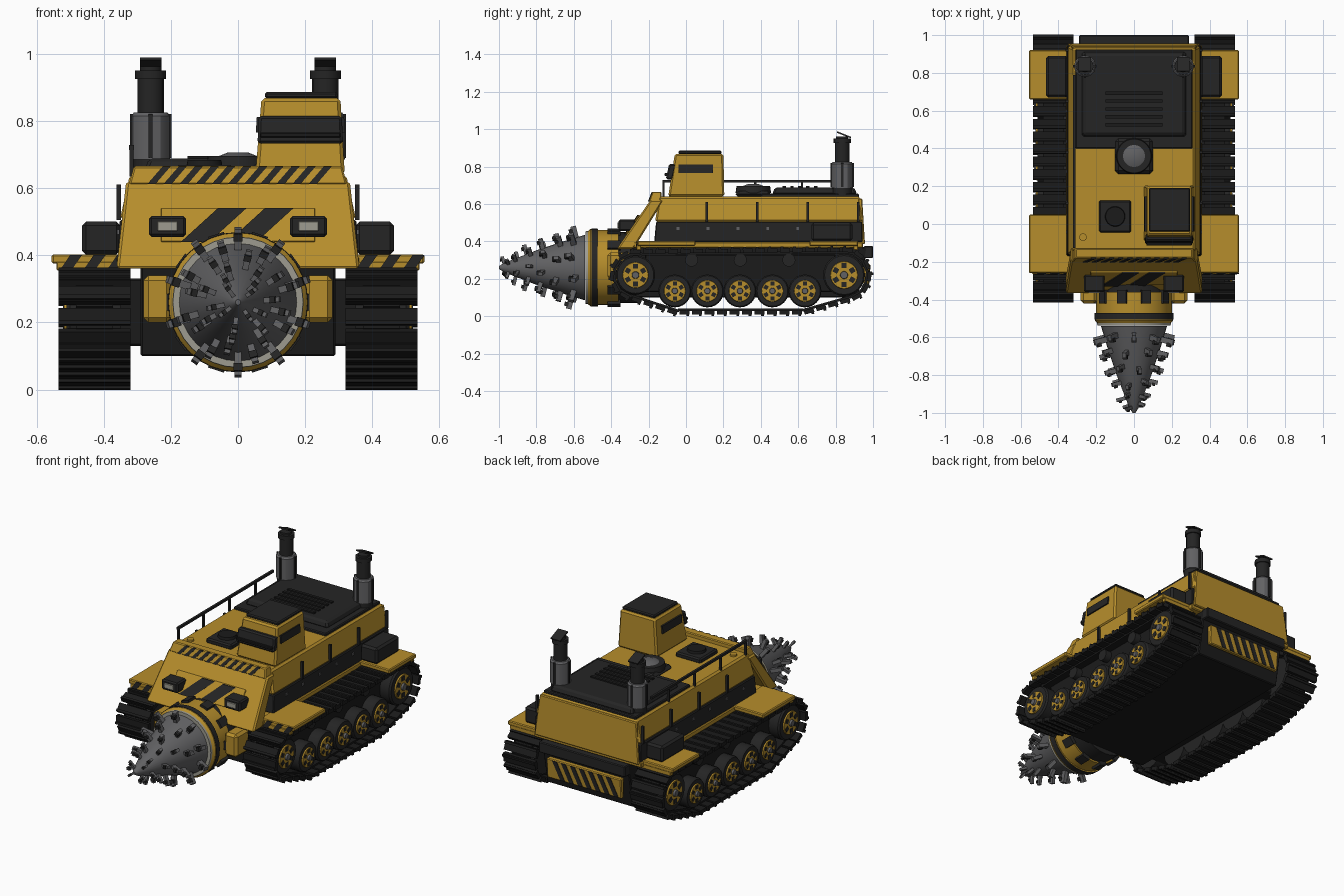
import bpy, bmesh, math
from mathutils import Matrix, Vector

if "Cube" in bpy.data.objects:
    bpy.data.objects.remove(bpy.data.objects["Cube"])


def material(name, rgb):
    m = bpy.data.materials.new(name)
    m.use_nodes = True
    m.diffuse_color = (*rgb, 1)
    b = m.node_tree.nodes["Principled BSDF"]
    b.inputs["Base Color"].default_value = (*rgb, 1)
    b.inputs["Roughness"].default_value = 0.7
    return m


YELLOW = material("machine yellow", (0.47, 0.27, 0.025))
DARK = material("charcoal", (0.018, 0.018, 0.018))
BLACK = material("track black", (0.011, 0.011, 0.011))
STEEL = material("steel grey", (0.12, 0.12, 0.125))
LIGHT = material("pale metal", (0.34, 0.33, 0.28))


def make(name, mat, bm, bevel=0, smooth=False):
    """Turn a bmesh into a finished object."""
    bmesh.ops.recalc_face_normals(bm, faces=bm.faces)
    me = bpy.data.meshes.new(name)
    bm.to_mesh(me)
    bm.free()
    ob = bpy.data.objects.new(name, me)
    bpy.context.collection.objects.link(ob)
    me.materials.append(mat)
    if bevel:
        mod = ob.modifiers.new("bevel", "BEVEL")
        mod.width, mod.segments = bevel, 1
    if smooth:
        bpy.ops.object.select_all(action="DESELECT")
        ob.select_set(True)
        bpy.context.view_layer.objects.active = ob
        bpy.ops.object.shade_smooth_by_angle()
    return ob


def add_block(bm, low, z0, high, z1):
    """Block between two rectangles (x0, x1, y0, y1) at two heights."""
    rings = []
    for (a, b, c, d), z in ((low, z0), (high or low, z1)):
        rings.append([bm.verts.new(p) for p in ((a, c, z), (b, c, z), (b, d, z), (a, d, z))])
    lo, hi = rings
    bm.faces.new(lo[::-1])
    bm.faces.new(hi)
    for i in range(4):
        j = (i + 1) % 4
        bm.faces.new((lo[i], lo[j], hi[j], hi[i]))


def block(name, mat, low, z0, high, z1, bevel=0.005):
    bm = bmesh.new()
    add_block(bm, low, z0, high, z1)
    return make(name, mat, bm, bevel)


def add_cube(bm, matrix, size):
    bmesh.ops.create_cube(bm, size=1, matrix=matrix @ Matrix.Diagonal((*size, 1)))


def lathe(name, mat, axis, origin, profile, sides=32):
    """Revolve (distance along axis, radius) pairs about the axis X, Y or Z."""
    turn = {"X": Matrix.Rotation(math.pi / 2, 4, "Y"),
            "Y": Matrix.Rotation(-math.pi / 2, 4, "X"), "Z": Matrix()}[axis]
    m = Matrix.Translation(origin) @ turn
    bm = bmesh.new()
    rings = [[bm.verts.new(m @ Vector((r * math.cos(k * math.tau / sides), r * math.sin(k * math.tau / sides), t)))
              for k in range(sides)] for t, r in profile]
    for a, b in zip(rings, rings[1:]):
        for k in range(sides):
            j = (k + 1) % sides
            bm.faces.new((a[k], a[j], b[j], b[k]))
    bm.faces.new(rings[0])
    bm.faces.new(rings[-1])
    return make(name, mat, bm, smooth=True)


def stripes(name, xs, width, shift, y0, z0, y1, z1, depth=0.006):
    """Slanted dark hazard plates on a front or back face."""
    bm = bmesh.new()
    for x in xs:
        add_block(bm, (x, x + width, y0, y0 + depth), z0,
                  (x + shift, x + shift + width, y1, y1 + depth), z1)
    make(name, DARK, bm)


# Hull
block("lower_hull", BLACK, (-.29, .29, -.27, .92), .10, (-.29, .29, -.30, .97), .37)
block("hull_sill", YELLOW, (-.36, .36, -.28, .945), .365, None, .397)
block("side_band", DARK, (-.357, .357, -.17, .945), .397, (-.353, .353, -.16, .942), .505)
block("upper_hull", YELLOW, (-.352, .352, -.165, .945), .505, (-.322, .322, -.145, .93), .64, .01)
block("rear_plate", YELLOW, (-.35, .35, .93, .957), .385, (-.325, .325, .92, .942), .63)
block("rear_beam", DARK, (-.29, .29, .95, 1.0), .31, None, .375)
block("rear_warning_panel", YELLOW, (-.25, .25, .95, .976), .16, (-.25, .25, .95, .984), .28)
stripes("rear_warning_stripes", [-.23 + .06 * i for i in range(7)], .03, .05, .973, .165, .981, .275)


# Sloped nose with warning panel, lamps and visor
def nose(z):
    return -.37 + (z - .36) * .69


block("nose_plate", YELLOW, (-.362, .362, nose(.36), -.28), .36, (-.333, .333, nose(.62), -.12), .62, .008)
block("nose_panel", YELLOW, (-.23, .23, nose(.44) - .01, nose(.44)), .44,
      (-.23, .23, nose(.54) - .01, nose(.54)), .54, .002)
stripes("nose_stripes", (-.17, -.03), .085, .11, nose(.44) - .015, .44, nose(.54) - .015, .54)
block("visor", YELLOW, (-.325, .325, -.2, -.13), .61, (-.31, .31, -.18, -.13), .665)
stripes("visor_stripes", [-.27 + .048 * i for i in range(11)], .024, .045, -.204, .612, -.184, .664)
for s in (-1, 1):
    x = .21 * s
    block("headlamp_housing", DARK, (x - .055, x + .055, -.36, -.27), .455, None, .517, .008)
    block("headlamp_lens", LIGHT, (x - .03, x + .03, -.366, -.35), .472, None, .501, .002)

# Fenders, toolboxes and side posts
for s in (-1, 1):
    def sx(a, b, c, d):
        return (min(a * s, b * s), max(a * s, b * s), c, d)

    for label, y0, y1 in (("front", -.26, .05), ("rear", .66, .92)):
        block(label + "_fender", YELLOW, sx(.33, .555, y0, y1), .375, None, .402)
        lip = y0 if label == "front" else y1 - .02
        block(label + "_fender_lip", YELLOW, sx(.33, .54, lip - .004, lip + .02), .355, None, .38, .002)
    stripes("fender_stripes", [s * .44 + k for k in (-.09, -.02, .05)], .035, .03, -.268, .357, -.265, .4)
    block("toolbox", DARK, sx(.35, .465, .67, .89), .402, None, .5, .012)
    bm = bmesh.new()
    for y in (.11, .38, .65, .92):
        add_block(bm, sx(.348, .362, y - .007, y + .007), .505, None, .61)
    make("side_posts", DARK, bm)
    bm = bmesh.new()
    for i in range(6):
        add_block(bm, sx(.35, .36, -.05 + .16 * i, -.035 + .16 * i), .462, None, .477)
    make("side_bolts", STEEL, bm)

# Cab
block("cab", YELLOW, (.052, .318, -.095, .205), .64, (.07, .305, -.06, .2), .868, .01)
block("cab_roof", DARK, (.08, .297, -.04, .19), .866, None, .886, .006)
block("cab_windscreen", DARK, (.058, .313, -.108, -.07), .732, (.062, .309, -.09, -.05), .815, .008)
block("windscreen_brow", BLACK, (.066, .306, -.115, -.07), .75, None, .765, .003)
for x, d in ((.31, .004), (.062, -.004)):
    block("cab_side_window", DARK, (x - .005 + d, x + .005 + d, -.04, .145), .765,
          (x - .008 + d, x + .002 + d, -.04, .145) if d > 0 else (x - .002 + d, x + .008 + d, -.04, .145), .812, 0)

# Deck equipment
block("engine_deck", DARK, (-.31, .31, .40, .925), .635, None, .655)
block("engine_cover", DARK, (-.28, .28, .46, .915), .65, (-.265, .265, .475, .9), .688, .01)
bm = bmesh.new()
for i in range(5):
    y = .525 + .042 * i
    add_block(bm, (-.15, .15, y - .009, y + .009), .685, None, .696)
make("engine_vents", BLACK, bm)
block("fan_base", DARK, (-.1, .1, .265, .455), .635, None, .67, .03)
lathe("fan_ring", DARK, "Z", (0, .36, 0), ((.66, .095), (.695, .09), (.695, .06)))
lathe("fan_dome", STEEL, "Z", (0, .36, 0), ((.66, .062), (.695, .058), (.706, .03)))
block("hatch", DARK, (-.185, -.015, -.045, .125), .635, None, .668, .008)
lathe("hatch_lid", BLACK, "Z", (-.1, .04, 0), ((.66, .055), (.683, .05)))
lathe("filler_cap", YELLOW, "Z", (-.27, -.07, 0), ((.63, .02), (.65, .02)), 16)

# Handrail on the right edge
bm = bmesh.new()
for y in (-.12, .12, .37, .62):
    add_block(bm, (-.323, -.311, y - .006, y + .006), .635, None, .72)
add_block(bm, (-.324, -.31, -.126, .79), .714, None, .728)
make("handrail", DARK, bm)

# Exhaust stacks
for x in (-.26, .26):
    o = (x, .835, 0)
    lathe("exhaust_base", DARK, "Z", o, ((.64, .052), (.69, .052)), 16)
    lathe("exhaust_muffler", STEEL, "Z", o, ((.685, .058), (.815, .058), (.825, .05)), 12)
    lathe("exhaust_pipe", DARK, "Z", o, ((.82, .039), (.925, .039), (.925, .046), (.95, .046), (.95, .032), (.962, .032)), 16)
    bm = bmesh.new()
    add_cube(bm, Matrix.Translation((x, .845, .97)) @ Matrix.Rotation(-.38, 4, "X"), (.065, .08, .008))
    make("exhaust_flap", DARK, bm)
    bm = bmesh.new()
    for k in range(4):
        add_cube(bm, Matrix.Translation((x, .835, .755)) @ Matrix.Rotation(k * math.pi / 2, 4, "Z")
                 @ Matrix.Translation((0, -.057, 0)), (.012, .01, .13))
    make("muffler_straps", DARK, bm)

# Drill mount and drill head
axle = (0, 0, .26)
lathe("drill_mount", DARK, "Y", axle, ((-.38, .19), (-.26, .19)))
lathe("drill_collar", YELLOW, "Y", axle, ((-.525, .195), (-.51, .207), (-.47, .207), (-.47, .2), (-.36, .2)))
lathe("collar_band", DARK, "Y", axle, ((-.505, .209), (-.472, .209)))
lathe("drill_rim", LIGHT, "Y", axle, ((-.538, .18), (-.538, .194), (-.52, .196)))
lathe("drill_cone", STEEL, "Y", axle, ((-1, .008), (-.97, .026), (-.8, .092), (-.65, .142), (-.54, .175)))
bm = bmesh.new()
for k in range(10):
    add_cube(bm, Matrix.Translation(axle) @ Matrix.Rotation((k + .5) * math.tau / 10, 4, "Y")
             @ Matrix.Translation((0, -.385, .2)), (.05, .07, .025))
make("collar_lugs", DARK, bm)
teeth, tips = bmesh.new(), bmesh.new()
for i, (y, r, count) in enumerate(((-.59, .165, 10), (-.67, .135, 8), (-.755, .11, 8),
                                   (-.83, .082, 7), (-.9, .055, 5), (-.95, .035, 4))):
    size = 1 - .09 * i
    for k in range(count):
        m = (Matrix.Translation(axle) @ Matrix.Rotation(k * math.tau / count + .5 * i, 4, "Y")
             @ Matrix.Translation((0, y - .012 * (k % 3), r)) @ Matrix.Rotation(.25, 4, "X"))
        add_cube(teeth, m @ Matrix.Translation((0, 0, .01)), (.022 * size, .03 * size, .095 * size))
        add_cube(tips, m @ Matrix.Translation((0, -.017 * size, .035 * size)), (.027 * size, .022 * size, .022 * size))
make("drill_teeth", STEEL, teeth)
make("drill_cutters", DARK, tips)
for x in (-.24, .24):
    block("drill_bracket", YELLOW, (x - .042, x + .042, -.42, -.29), .2, None, .34, .015)

# Track path, resampled at an even pitch
FRONT, REAR = (-.27, .22, .125), (.845, .22, .135)


def arc(c, a0, a1):
    angles = [math.radians(a0 + (a1 - a0) * i / 16) for i in range(17)]
    return [Vector((0, c[0] + c[2] * math.cos(a), c[1] + c[2] * math.sin(a))) for a in angles]


path = arc(FRONT, 90, 255) + [Vector((0, -.06, .02)), Vector((0, .635, .02))] + arc(REAR, -75, 90)
path.append(path[0])
total = sum((b - a).length for a, b in zip(path, path[1:]))
LINKS = 46
pitch = total / LINKS
links, walked = [], 0
for a, b in zip(path, path[1:]):
    span = (b - a).length
    while len(links) < LINKS and len(links) * pitch < walked + span:
        p = a.lerp(b, (len(links) * pitch - walked) / span)
        links.append((p, math.atan2(b.z - a.z, b.y - a.y)))
    walked += span

# Tracks, wheels and side frames
for s in (-1, 1):
    bm = bmesh.new()
    for p, angle in links:
        m = Matrix.Translation((s * .4275, p.y, p.z)) @ Matrix.Rotation(angle, 4, "X")
        add_cube(bm, m, (.215, pitch * .8, .022))
        add_cube(bm, m @ Matrix.Translation((0, pitch * .25, -.014)), (.215, .014, .012))
        add_cube(bm, m @ Matrix.Translation((0, 0, .014)), (.11, pitch * 1.02, .014))
    make("track", BLACK, bm)
    x0, x1 = sorted((s * .28, s * .44))
    block("track_frame", BLACK, (x0, x1, -.22, .8), .13, None, .33)
    wheels = [("idler", FRONT[0], .22, .105), ("sprocket", REAR[0], .22, .112)]
    wheels += [("road_wheel", -.06 + .174 * i, .135, .088) for i in range(5)]
    for label, y, z, r in wheels:
        o = (0, y, z)
        hub = r * .68
        lathe(label + "_tyre", DARK, "X", o, ((s * .35, r), (s * .5, r), (s * .51, r * .93)), 24)
        lathe(label + "_disc", YELLOW, "X", o, ((s * .5, hub), (s * .518, hub * .94)), 24)
        lathe(label + "_hub", STEEL, "X", o, ((s * .51, hub * .3), (s * .53, hub * .25)), 12)
        bm = bmesh.new()
        for k in range(6):
            add_cube(bm, Matrix.Translation((s * .517, y, z)) @ Matrix.Rotation(k * math.tau / 6, 4, "X")
                     @ Matrix.Translation((0, 0, hub * .66)), (.008, hub * .36, hub * .36))
        make(label + "_openings", DARK, bm)
    for y in (.03, .29, .55):
        lathe("return_roller", DARK, "X", (0, y, .3), ((s * .35, .035), (s * .48, .035)), 16)
